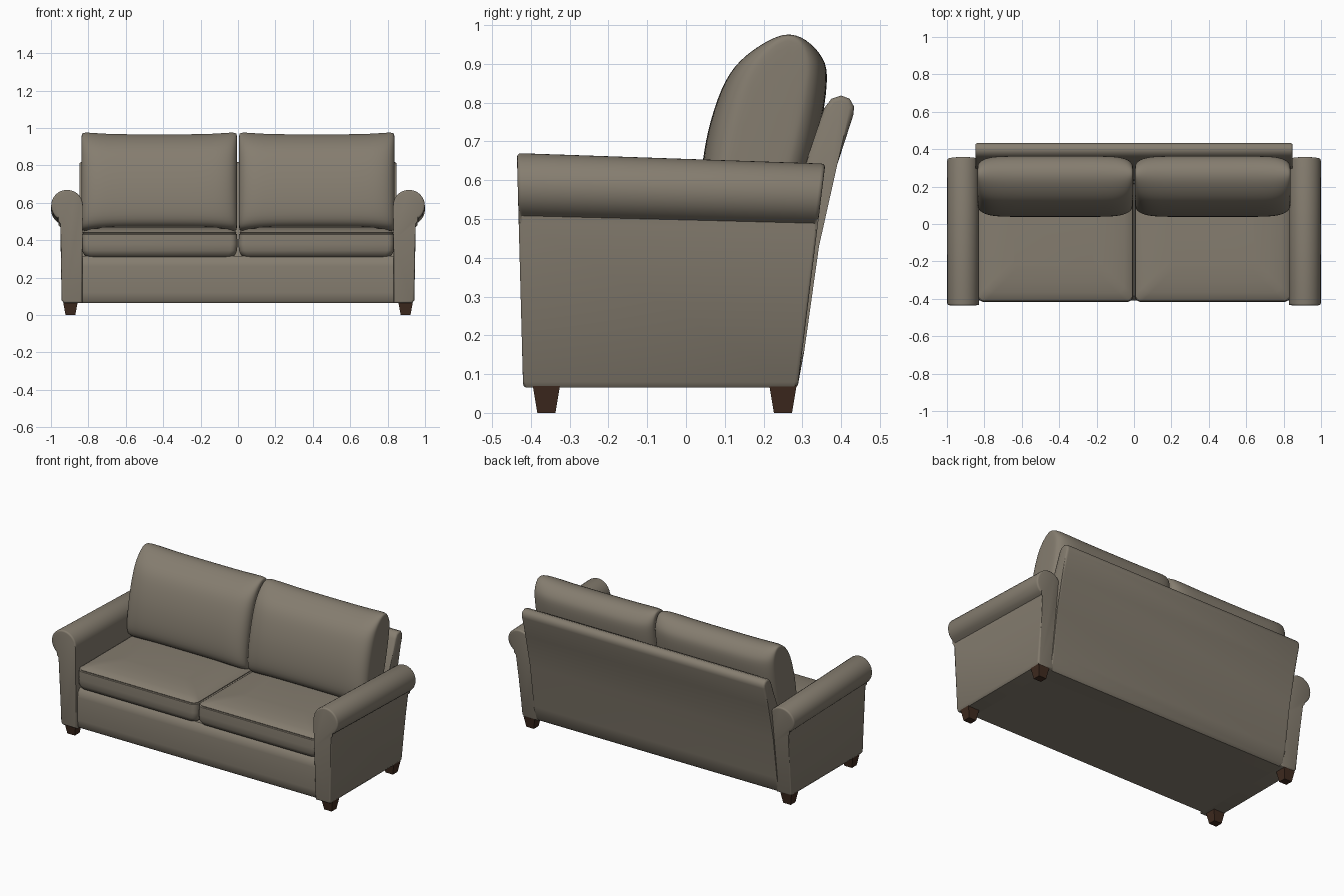
import bpy
import bmesh
import math

if "Cube" in bpy.data.objects:
    bpy.data.objects.remove(bpy.data.objects["Cube"], do_unlink=True)


def material(name, color):
    m = bpy.data.materials.new(name)
    m.use_nodes = True
    m.diffuse_color = (*color, 1)
    bsdf = m.node_tree.nodes["Principled BSDF"]
    bsdf.inputs["Base Color"].default_value = (*color, 1)
    bsdf.inputs["Roughness"].default_value = 0.8
    return m


FABRIC = material("taupe fabric", (0.235, 0.205, 0.16))
WOOD = material("dark wood", (0.05, 0.024, 0.014))


def loft(name, rings, mat, bevel=0.0, angle=40, subdiv=0):
    """Skin a list of equal-length point rings, cap the ends, round the cap rims."""
    bm = bmesh.new()
    loops = [[bm.verts.new(p) for p in ring] for ring in rings]
    n = len(loops[0])
    for a, b in zip(loops, loops[1:]):
        for i in range(n):
            j = (i + 1) % n
            bm.faces.new((a[i], a[j], b[j], b[i]))
    caps = [bm.faces.new(loops[0]), bm.faces.new(loops[-1])]
    if bevel:
        rims = [e for f in caps for e in f.edges]
        bmesh.ops.bevel(bm, geom=rims, offset=bevel, segments=3,
                        profile=0.5, affect='EDGES', clamp_overlap=True)
    bmesh.ops.recalc_face_normals(bm, faces=bm.faces)
    me = bpy.data.meshes.new(name)
    bm.to_mesh(me)
    bm.free()
    me.materials.append(mat)
    ob = bpy.data.objects.new(name, me)
    bpy.context.collection.objects.link(ob)
    bpy.ops.object.select_all(action='DESELECT')
    ob.select_set(True)
    bpy.context.view_layer.objects.active = ob
    bpy.ops.object.shade_smooth_by_angle(angle=math.radians(angle))
    if subdiv:
        mod = ob.modifiers.new("soften", 'SUBSURF')
        mod.levels = mod.render_levels = subdiv
    return ob


def rounded_rect(x0, x1, y0, y1, r, z, steps=5):
    """Horizontal rounded rectangle outline."""
    pts = []
    corners = [(x1 - r, y1 - r), (x0 + r, y1 - r), (x0 + r, y0 + r), (x1 - r, y0 + r)]
    for k, (cx, cy) in enumerate(corners):
        for s in range(steps + 1):
            a = math.pi / 2 * (k + s / steps)
            pts.append((cx + r * math.cos(a), cy + r * math.sin(a), z))
    return pts


# Base under the seat
profile = [(-0.395, 0.065), (-0.405, 0.075), (-0.41, 0.12), (-0.41, 0.26), (-0.405, 0.295),
           (-0.385, 0.315), (0.29, 0.315), (0.27, 0.065)]
loft("seat_base", [[(x, y, z) for y, z in profile] for x in (-0.84, 0.84)], FABRIC)

# Leaning back panel with a rounded top
profile = [(0.275, 0.065), (0.29, 0.08), (0.305, 0.16), (0.343, 0.43), (0.39, 0.64),
           (0.432, 0.77), (0.433, 0.79), (0.422, 0.81), (0.40, 0.818), (0.375, 0.81),
           (0.356, 0.785), (0.30, 0.62), (0.21, 0.3), (0.18, 0.065)]
loft("back_panel", [[(x, y, z) for y, z in profile] for x in (-0.848, 0.848)],
     FABRIC, bevel=0.012)

# Arm cross-section: upright slab topped by a roll
roll_x, roll_z, roll_r = 0.914, 0.585, 0.085
arm = [(0.832, 0.065), (0.832, 0.4)]
for i in range(21):
    a = math.radians(180 - i * 12.2)
    arm.append((roll_x + roll_r * math.cos(a), roll_z + roll_r * math.sin(a)))
arm += [(0.95, 0.49), (0.943, 0.08), (0.932, 0.065)]

# Back cushion side profile, and (offset, depth scale, height scale) across its width
pillow = [(0.05, 0.465), (0.035, 0.55), (0.042, 0.65), (0.06, 0.75), (0.1, 0.87),
          (0.15, 0.927), (0.21, 0.965), (0.26, 0.98), (0.315, 0.968), (0.358, 0.92),
          (0.368, 0.87), (0.347, 0.72), (0.3, 0.55), (0.25, 0.455), (0.15, 0.445)]
half = [(0.3, 1, 0.965), (0.6, 1, 0.97), (0.78, 0.98, 0.985), (0.9, 0.89, 1),
        (0.96, 0.77, 1), (0.99, 0.63, 0.985), (1, 0.5, 0.94)]
stations = [(-u, d, h) for u, d, h in reversed(half)] + half

# Seat cushion (height, inset) levels, with a seam step below the crown
levels = [(0.305, 0.07), (0.308, 0.035), (0.32, 0.014), (0.345, 0.002), (0.38, 0),
          (0.432, 0.002), (0.435, 0.008), (0.439, 0.008), (0.442, 0.004), (0.452, 0.018),
          (0.462, 0.05), (0.471, 0.11), (0.477, 0.19)]

for side, s in (("left", 1), ("right", -1)):
    # Rolled arm: back end leans and drops slightly
    front = [(s * x, -0.42 - 0.016 * (z - 0.065) / 0.6, z) for x, z in arm]
    back = [(s * x, 0.288 + 0.118 * (z - 0.065), 0.065 + (z - 0.065) * 0.955)
            for x, z in arm]
    loft(side + "_arm", [front, back], FABRIC, bevel=0.01)

    # Seat cushion
    rings = [[(s * x, y, z) for x, y, z in
              rounded_rect(0.003 + i, 0.836 - i, -0.417 + i, 0.27 - i, 0.035, z)]
             for z, i in levels]
    loft(side + "_seat_cushion", rings, FABRIC, angle=50)

    # Back cushion
    rings = []
    for u, d, h in stations:
        ring = []
        for y, z in pillow:
            mid = 0.2 + 0.25 * (z - 0.7)
            ring.append((s * (0.421 + 0.417 * u), mid + (y - mid) * d, 0.71 + (z - 0.71) * h))
        rings.append(ring)
    loft(side + "_back_cushion", rings, FABRIC, angle=80, subdiv=2)

    # Tapered feet
    for end, y in (("front", -0.36), ("back", 0.25)):
        rings = [[(s * 0.896 + a * w, y + b * w * 0.9, z)
                  for a, b in ((-1, -1), (1, -1), (1, 1), (-1, 1))]
                 for z, w in ((0, 0.026), (0.07, 0.039))]
        loft(f"{side}_{end}_foot", rings, WOOD)
